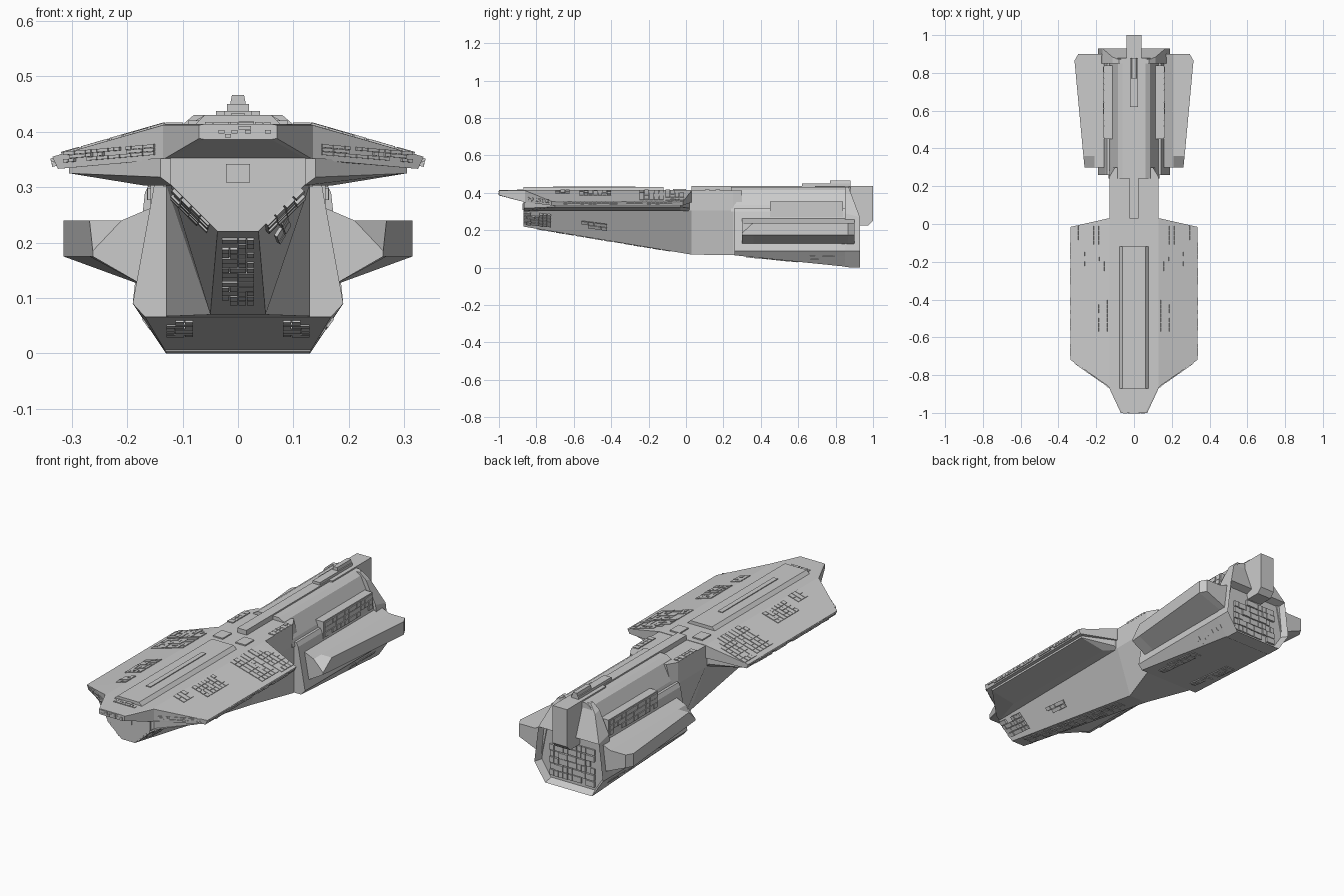
import bpy, bmesh, random
from mathutils import Vector as V

if "Cube" in bpy.data.objects:
    bpy.data.objects.remove(bpy.data.objects["Cube"])

random.seed(4)


def finish(bm, name, mirror=False):
    bmesh.ops.recalc_face_normals(bm, faces=bm.faces)
    me = bpy.data.meshes.new(name)
    bm.to_mesh(me)
    bm.free()
    ob = bpy.data.objects.new(name, me)
    bpy.context.collection.objects.link(ob)
    if mirror:
        mod = ob.modifiers.new("Mirror", 'MIRROR')
        mod.use_axis[0] = True
        mod.use_mirror_merge = False
    return ob


def sym(y, half):
    """Full ring at y from right-hand (x, z[, y shift]) points, bottom to top."""
    r = [(p[0], y + (p[2] if len(p) > 2 else 0), p[1]) for p in half]
    return r + [(-a, b, c) for a, b, c in reversed(r)]


def loft(name, rings, mirror=False, recess=None):
    bm = bmesh.new()
    vs = [[bm.verts.new(p) for p in r] for r in rings]
    n = len(rings[0])
    for a, b in zip(vs, vs[1:]):
        for i in range(n):
            j = (i + 1) % n
            bm.faces.new((a[i], a[j], b[j], b[i]))
    for r in (vs[0], vs[-1]):
        for i in range((n - 1) // 2):
            q = dict.fromkeys((r[i], r[i + 1], r[n - 2 - i], r[n - 1 - i]))
            bm.faces.new(list(q))
    if recess:
        bmesh.ops.recalc_face_normals(bm, faces=bm.faces)
        fs = [f for f in bm.faces if f.normal.y > .95]
        bmesh.ops.inset_region(bm, faces=fs, thickness=.018)
        for v in {v for f in fs for v in f.verts}:
            v.co.y -= recess
    return finish(bm, name, mirror)


def add_box(bm, o, u, v, w):
    p = [bm.verts.new(o + a * u + b * v + c * w)
         for c in (0, 1) for a, b in ((0, 0), (1, 0), (1, 1), (0, 1))]
    for f in ((0, 1, 2, 3), (4, 5, 6, 7), (0, 1, 5, 4), (1, 2, 6, 5), (2, 3, 7, 6), (3, 0, 4, 7)):
        bm.faces.new([p[i] for i in f])


def box(name, x0, x1, y0, y1, z0, z1, mirror=False):
    bm = bmesh.new()
    add_box(bm, V((x0, y0, z0)), V((x1 - x0, 0, 0)), V((0, y1 - y0, 0)), V((0, 0, z1 - z0)))
    return finish(bm, name, mirror)


def panels(name, o, u, v, rows, cols, out, h=.006, mirror=True):
    """Patch of random raised plates on the parallelogram o, u, v."""
    bm = bmesh.new()
    o, u, v = V(o), V(u), V(v)
    n = u.cross(v).normalized()
    if n.dot(V(out)) < 0:
        n = -n
    for r in range(rows):
        c = 0
        while c < cols:
            w = min(random.choice((1, 1, 2)), cols - c)
            if random.random() < .88:
                top = h * random.uniform(.5, 1)
                add_box(bm, o + u * ((c + .06) / cols) + v * ((r + .06) / rows) - n * .004,
                        u * ((w - .12) / cols), v * (.88 / rows), n * (.004 + top))
            c += w
    return finish(bm, name, mirror)


def deck(x, y):
    return V((x, y, .414 - (x - .13) * .288))


# Broad front deck with blunt prow
wing = [(.13, .35), (.325, .333), (.335, .355), (.13, .414)]
loft("front_deck", [
    sym(-1, [(.06, .386), (.07, .388), (.07, .412), (.06, .414)]),
    sym(-.86, [(.125, .35), (.135, .35), (.135, .412), (.13, .414)]),
    sym(-.72, wing), sym(-.015, wing),
    sym(.03, [(.125, .35), (.135, .35), (.135, .412), (.13, .414)])])

# Belly beneath the deck wings
belly = [(.17, .303), (.305, .325), (.305, .345)]
loft("wing_belly", [sym(-.865, [(.12, .303), (.14, .318), (.14, .352)]),
                    sym(-.70, belly), sym(-.03, belly),
                    sym(.02, [(.12, .303), (.14, .318), (.14, .352)])])

# V-shaped hull running into the straight-sided neck
hull = loft("keel_hull", [
    sym(-.87, [(.037, .22), (.122, .305), (.122, .36)]),
    sym(.03, [(.05, .07), (.13, .305), (.13, .412)]),
    sym(.25, [(.13, .067), (.13, .305), (.13, .412)]),
    sym(.30, [(.13, .067), (.13, .305), (.10, .412)])])

# Raised deck panel and centre strip
rp = [(.08, .41), (.06, .43)]
loft("deck_panel", [sym(-.87, rp), sym(-.12, rp)])
box("deck_strip", -.012, .012, -.71, -.27, .42, .434)
box("deck_hatch", .035, .09, -.07, .0, .41, .42, True)
box("bow_hatch", -.022, .022, -.875, -.86, .308, .342)

# Rear body, upper ridge and stern frame with recessed engine bay
loft("rear_body", [
    sym(.26, [(.168, .066), (.19, .09), (.152, .30), (.142, .32)]),
    sym(.85, [(.132, .006), (.19, .09), (.152, .30), (.142, .32)])])
ridge = [(.135, .30), (.125, .335), (.085, .415), (.06, .43)]
loft("rear_ridge", [sym(.24, ridge), sym(.88, ridge)])
loft("stern_frame", [
    sym(.85, [(.13, .003), (.19, .09), (.168, .29), (.115, .40), (.08, .43)]),
    sym(.93, [(.13, 0), (.19, .09), (.168, .27), (.115, .39, -.045), (.08, .43, -.06)])],
    recess=.035)

# Spine, tail fin and turret
box("spine", -.025, .025, .03, .70, .40, .437)
box("spine_rear", -.04, .04, .69, .95, .40, .437)
loft("tail_fin", [[(x, y, z) for y, z in
                   ((.86, .437), (1, .437), (1, .25), (.975, .225), (.90, .225))]
                  for x in (-.04, .04)])
box("turret_base", -.02, .02, .62, .88, .43, .45)
loft("turret", [sym(.77, [(.016, .44), (.011, .466)]), sym(.88, [(.016, .44), (.011, .466)])])

# Side sponsons


def pod(y, xo, zt, xi=.21):
    return [(x, y, z) for x, z in ((.14, .27), (xi, .24), (xo, zt), (xo, .175), (.17, .122))]


loft("sponson", [pod(.30, .262, .185), pod(.36, .268, .24), pod(.865, .315, .24),
                 pod(.90, .295, .24)], True)

# Side rails with plating
box("side_rail", .11, .158, .45, .84, .27, .355, True)
panels("rail_plates", (.158, .455, .275), (0, .38, 0), (0, 0, .075), 3, 12, (1, 0, 0))

# Deck plating
for nm, x0, x1, y0, y1, r, c in (
        ("deck_plates_rear", .13, .32, -.11, -.01, 4, 7),
        ("deck_plates_inner", .13, .31, -.25, -.12, 5, 7),
        ("deck_plates_mid", .14, .23, -.57, -.40, 7, 4),
        ("deck_plates_front", .13, .19, -.70, -.62, 3, 2)):
    o = deck(x0, y0)
    panels(nm, o, deck(x1, y0) - o, (0, y1 - y0, 0), r, c, (0, 0, 1), .004)
panels("wing_edge_plates", (.331, -.70, .337), (0, .67, 0), (.004, 0, .016), 2, 30, (1, 0, 0), .004)
panels("wing_front_plates", (.15, -.85, .358), (.165, .115, -.014), (0, 0, .02), 3, 16, (0, -1, 0), .004)
panels("prow_plates", (-.06, -1, .389), (.12, 0, 0), (0, 0, .022), 3, 10, (0, -1, 0), .003, False)
panels("prow_deck_plates", (-.06, -.905, .414), (.12, 0, 0), (0, .035, 0), 2, 8, (0, 0, 1), .005, False)

# Hull, neck and stern plating
panels("bow_side_plates", (.05, -.87, .233), (.002, .15, -.016), (.066, 0, .066), 4, 7, (1, 0, -1), .008)
panels("hull_side_plates", (.066, -.56, .215), (.007, .14, -.018), (.022, 0, .035), 2, 4, (1, 0, -1), .004)
panels("keel_plates", (-.03, -.80, .208), (.06, 0, 0), (0, .72, -.12), 14, 4, (0, 0, -1), .004, False)
panels("neck_plates", (.098, .10, .412), (.034, 0, 0), (0, .14, 0), 5, 2, (0, 0, 1), .006)
panels("rear_belly_plates", (.08, .32, .06), (.05, 0, 0), (0, .28, -.0285), 7, 3, (0, 0, -1), .005)
panels("rear_chine_plates", (.145, .66, .03), (-.003, .19, -.004), (.026, 0, .036), 2, 6, (1, 0, -1), .005)
panels("engine_plates", (-.125, .895, .03), (.25, 0, 0), (0, 0, .19), 6, 10, (0, 1, 0), .012, False)
